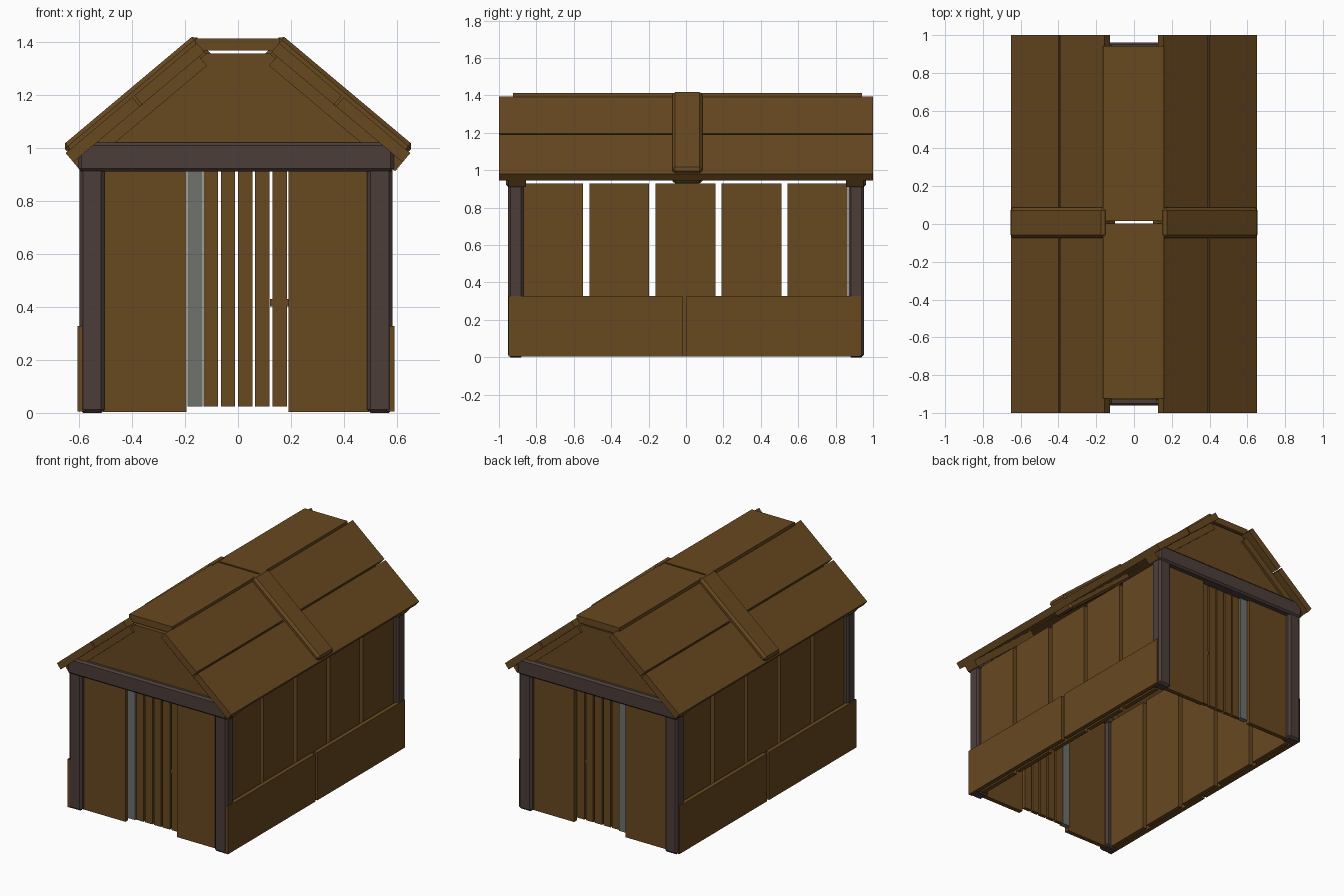
import bpy, bmesh, math
from mathutils import Matrix, Vector

if "Cube" in bpy.data.objects:
    bpy.data.objects.remove(bpy.data.objects["Cube"])


def material(name, rgb):
    m = bpy.data.materials.new(name)
    m.diffuse_color = (*rgb, 1)
    m.use_nodes = True
    m.node_tree.nodes["Principled BSDF"].inputs["Base Color"].default_value = m.diffuse_color
    return m


PLANK = material("brown_plank", (0.136, 0.065, 0.0144))
DARK = material("dark_timber", (0.072, 0.048, 0.042))
METAL = material("grey_metal", (0.158, 0.168, 0.15))
CX = -0.008  # walls sit slightly left of the roof centre


def finish(name, bm, mat):
    bmesh.ops.recalc_face_normals(bm, faces=bm.faces)
    me = bpy.data.meshes.new(name)
    bm.to_mesh(me)
    bm.free()
    me.materials.append(mat)
    ob = bpy.data.objects.new(name, me)
    bpy.context.collection.objects.link(ob)
    return ob


def box(name, x, y, z, mat=PLANK, bevel=0.0, matrix=None):
    """Box from (min, max) ranges, with optional chamfer and transform."""
    bm = bmesh.new()
    bmesh.ops.create_cube(bm, size=1)
    for v in bm.verts:
        v.co = Vector([(r[0] + r[1]) / 2 + c * abs(r[1] - r[0]) for r, c in zip((x, y, z), v.co)])
    if bevel:
        bmesh.ops.bevel(bm, geom=bm.edges[:], offset=bevel, segments=1, affect='EDGES')
    if matrix:
        bm.transform(matrix)
    return finish(name, bm, mat)


def span(s, a, b):
    return tuple(sorted((s * a, s * b)))


def slope(side):
    """Frame on a roof slope: x runs up the slope from the eave, z points out of it."""
    a = math.radians(40)
    up = Vector((-side * math.cos(a), 0, math.sin(a)))
    out = Vector((side * math.sin(a), 0, math.cos(a)))
    m = Matrix((up, Vector((0, 1, 0)), out)).transposed().to_4x4()
    m.translation = (side * 0.65, 0, 0.98)
    return m


# gable ends: posts, beam, gable, door boards and slats
for e, end in ((-1, "front"), (1, "back")):
    for s, side in ((-1, "left"), (1, "right")):
        x = tuple(CX + v for v in span(s, 0.495, 0.59))
        box(f"{end}_{side}_post", x, span(e, 0.87, 0.952), (0, 0.93), DARK, 0.013)
    box(f"{end}_beam", (-0.602, 0.588), span(e, 0.865, 0.962), (0.91, 1.02), DARK, 0.012)
    box(f"{end}_left_door_board", (-0.51, -0.195), span(e, 0.89, 0.92), (0.003, 0.93))
    box(f"{end}_right_door_board", (0.19, 0.495), span(e, 0.89, 0.92), (0.003, 0.93))
    box(f"{end}_metal_slat", (-0.19, -0.133), span(e, 0.87, 0.905), (0.025, 0.93), METAL)
    for i in range(5):
        x = -0.13 + i * 0.065
        box(f"{end}_door_slat_{i + 1}", (x, x + 0.054), span(e, 0.87, 0.895), (0.025, 0.93))
    box(f"{end}_door_latch", (0.12, 0.2), span(e, 0.875, 0.89), (0.402, 0.43))

    # gable board cut from an outline
    bm = bmesh.new()
    outline = [(-0.57, 1.0), (0.57, 1.0), (0.12, 1.355), (-0.12, 1.355)]
    face = bm.faces.new([bm.verts.new((x, e * 0.9, z)) for x, z in outline])
    ext = bmesh.ops.extrude_face_region(bm, geom=[face])
    bmesh.ops.translate(bm, vec=(0, e * 0.033, 0),
                        verts=[g for g in ext["geom"] if isinstance(g, bmesh.types.BMVert)])
    finish(f"{end}_gable", bm, PLANK)

# side walls and lower skirting boards
for s, side in ((-1, "left"), (1, "right")):
    x = tuple(CX + v for v in span(s, 0.53, 0.56))
    for i in range(5):
        y = -0.87 + i * 0.3535
        box(f"{side}_wall_plank_{i + 1}", x, (y, y + 0.32), (0.003, 0.93))
    x = tuple(CX + v for v in span(s, 0.57, 0.598))
    box(f"{side}_skirt_front", x, (-0.95, -0.02), (0.005, 0.327))
    box(f"{side}_skirt_back", x, (0.003, 0.935), (0.005, 0.327))

    # roof slope: two long planks, end rafters and a heavy middle strap
    m = slope(s)
    box(f"{side}_lower_roof_plank", (0, 0.328), (-1, 1), (-0.045, 0), matrix=m)
    box(f"{side}_upper_roof_plank", (0.338, 0.646), (-1, 1), (-0.045, 0), matrix=m)
    for e, end in ((-1, "front"), (1, "back")):
        box(f"{side}_{end}_rafter", (0.0, 0.62), span(e, 0.855, 0.95), (-0.09, -0.045), matrix=m)
    box(f"{side}_roof_strap", (0.008, 0.66), (-0.073, 0.087), (-0.085, 0.03), bevel=0.015, matrix=m)

# ridge boards
box("ridge_front", (-0.163, 0.158), (-0.925, 0.003), (1.367, 1.412))
box("ridge_back", (-0.163, 0.158), (0.015, 0.942), (1.367, 1.412))
